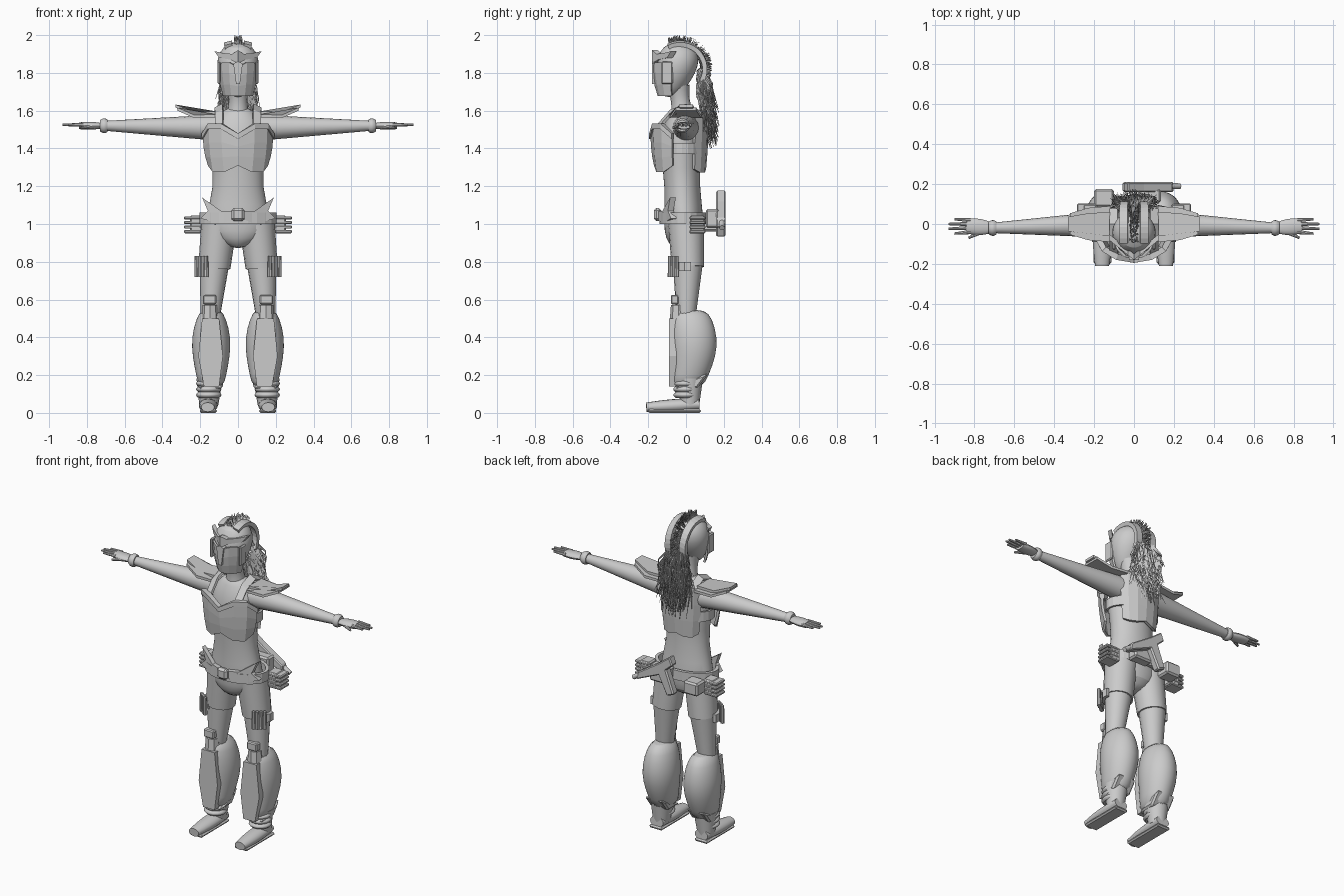
import bpy, bmesh, math, random
from mathutils import Vector

random.seed(4)
if "Cube" in bpy.data.objects:
    bpy.data.objects.remove(bpy.data.objects["Cube"])

colour = (.6, .6, .6, 1)
grey = bpy.data.materials.new("plain grey")
grey.use_nodes = True
grey.diffuse_color = colour
grey.node_tree.nodes["Principled BSDF"].inputs["Base Color"].default_value = colour


def finish(name, bm, mirror=True, smooth=False, subdivide=False, thick=0, bevel=0):
    """Turn a bmesh into an object with its material and modifiers."""
    bmesh.ops.recalc_face_normals(bm, faces=bm.faces)
    mesh = bpy.data.meshes.new(name)
    bm.to_mesh(mesh)
    bm.free()
    mesh.materials.append(grey)
    part = bpy.data.objects.new(name, mesh)
    bpy.context.collection.objects.link(part)
    if mirror:
        part.modifiers.new("mirror", 'MIRROR')
    if thick:
        solid = part.modifiers.new("thickness", 'SOLIDIFY')
        solid.thickness, solid.offset = thick, 0
    if bevel:
        part.modifiers.new("bevel", 'BEVEL').width = bevel
    if subdivide:
        part.modifiers.new("subdivision", 'SUBSURF').levels = 1
    if smooth:
        bpy.ops.object.select_all(action='DESELECT')
        part.select_set(True)
        bpy.context.view_layer.objects.active = part
        bpy.ops.object.shade_smooth_by_angle(angle=math.radians(40))


def skin(bm, loops, closed=True):
    """Bridge loops of points with quads; closed loops are also capped."""
    rows = [[bm.verts.new(point) for point in loop] for loop in loops]
    for low, high in zip(rows, rows[1:]):
        for i in range(0 if closed else 1, len(low)):
            bm.faces.new((low[i - 1], low[i], high[i], high[i - 1]))
    if closed:
        bm.faces.new(rows[0])
        bm.faces.new(rows[-1])


def circle(sides):
    for i in range(sides):
        angle = math.tau * i / sides
        yield math.cos(angle), math.sin(angle)


def loft(name, rings, x=0, sides=20, **options):
    """Stack of level ellipses, each given as height, y, x radius, y radius."""
    bm = bmesh.new()
    skin(bm, [[(x + rx * c, y + ry * s, z) for c, s in circle(sides)] for z, y, rx, ry in rings])
    finish(name, bm, smooth=True, **options)


def limb(name, start, end, start_radius, end_radius, bulge=0, flat=1, sides=16, steps=6, **options):
    """Tapering round bar that can swell in the middle or be flattened."""
    start, end = Vector(start), Vector(end)
    turn = (end - start).to_track_quat('Z', 'Y')
    loops = []
    for i in range(steps + 1):
        t = i / steps
        r = start_radius + (end_radius - start_radius) * t + bulge * math.sin(math.pi * t)
        loops.append([start.lerp(end, t) + turn @ Vector((r * c, r * s * flat, 0)) for c, s in circle(sides)])
    bm = bmesh.new()
    skin(bm, loops)
    finish(name, bm, smooth=True, **options)


def shell(name, low, high, y, rx, ry, span, peak=0, dip=0, taper=0, columns=3, rows=3, **options):
    """Curved armour sheet over a span of degrees measured from the front."""
    bm = bmesh.new()
    loops = []
    for j in range(rows + 1):
        v = j / rows
        k = 1 - taper * (1 - v) ** 2
        loop = []
        for i in range(columns + 1):
            u = i / columns
            angle = math.radians(span[0] + (span[1] - span[0]) * u)
            arch = math.sin(math.pi * u)
            bottom, top = low - dip * arch, high + peak * arch
            loop.append((k * rx * math.sin(angle), y - k * ry * math.cos(angle), bottom + (top - bottom) * v))
        loops.append(loop)
    skin(bm, loops, closed=False)
    finish(name, bm, **options)


def prism(name, outline, depth, **options):
    """Outline pushed along a depth vector."""
    bm = bmesh.new()
    skin(bm, [outline, [Vector(point) + Vector(depth) for point in outline]])
    finish(name, bm, **options)


def plate(name, points, y, depth, sweep=0, **options):
    """Front-facing outline of x, z points, swept back towards the sides."""
    prism(name, [(x, y + sweep * x, z) for x, z in points], (0, depth, 0), **options)


def box(name, centre, size, **options):
    bm = bmesh.new()
    bmesh.ops.create_cube(bm, size=1)
    bmesh.ops.scale(bm, vec=size, verts=bm.verts)
    bmesh.ops.translate(bm, vec=centre, verts=bm.verts)
    finish(name, bm, **options)


def ribbon(name, path, width, **options):
    """Strip along a path, widened outward along x."""
    bm = bmesh.new()
    skin(bm, [[point, Vector(point) + Vector(width)] for point in path], closed=False)
    finish(name, bm, **options)


# Body
loft("torso", [(.87, -.02, .03, .05), (.92, -.01, .14, .1), (1, -.01, .19, .11), (1.2, -.02, .12, .09),
               (1.4, -.03, .15, .11), (1.52, -.02, .15, .1), (1.58, -.02, .1, .07), (1.62, -.02, .06, .05)],
     mirror=False, subdivide=True)
limb("neck", (0, -.02, 1.58), (0, -.04, 1.73), .06, .06, bulge=-.01, mirror=False)
limb("arm", (.1, 0, 1.51), (.72, -.02, 1.52), .07, .025)
limb("wrist_band", (.69, -.02, 1.52), (.73, -.02, 1.52), .033, .03, bulge=.008)
limb("palm", (.71, -.02, 1.52), (.84, -.01, 1.52), .025, .036, bulge=.01, flat=.5)
for n in range(4):
    y = .02 * n - .04
    tip = .93 if n in (1, 2) else .9
    limb(f"finger_{n + 1}", (.82, y, 1.525), (tip, y * 1.2, 1.525), .011, .006, sides=8)
limb("thumb", (.75, -.03, 1.52), (.83, -.07, 1.51), .015, .006, sides=8)

# Legs
limb("thigh", (.1, 0, 1), (.125, .01, .77), .095, .085)
limb("lower_thigh", (.125, .01, .8), (.147, 0, .5), .08, .05)
loft("leg_armour", [(.55, .02, .05, .08), (.5, .03, .08, .11), (.4, .04, .105, .127), (.3, .04, .1, .12),
                    (.2, .02, .08, .1), (.13, 0, .065, .09)], x=.142, sides=28, subdivide=True)
plate("shin_plate", [(.1, .5), (.19, .5), (.21, .3), (.18, .14), (.1, .14), (.08, .3)], y=-.09, depth=.04)
prism("calf_flare", [(.08, -.06, .13), (.08, .06, .19), (.08, .12, .21), (.08, .06, .13)], depth=(.13, 0, 0), bevel=.01)
limb("knee_guard", (.148, -.04, .5), (.148, -.04, .57), .045, .04, sides=8)
box("knee_plate", centre=(.15, -.06, .6), size=(.07, .04, .05), bevel=.006)
limb("ankle", (.155, .02, .04), (.15, .02, .18), .05, .07)
limb("foot", (.155, .07, .045), (.16, -.21, .03), .045, .035, bulge=.01, flat=.7)
box("sole", centre=(.157, -.06, .01), size=(.09, .28, .02), bevel=.008)
for i in range(3):
    z = .08 + .03 * i
    limb(f"ankle_wrap_{i + 1}", (.155, 0, z), (.155, 0, z + .03), .055, .055, bulge=.012)

# Torso armour
shell("chest_plate", low=1.31, high=1.46, y=-.06, rx=.18, ry=.12, span=(0, 85), peak=.06, dip=.04, taper=.15, thick=.015)
shell("chest_rim", low=1.45, high=1.48, y=-.06, rx=.18, ry=.12, span=(0, 85), peak=.06, dip=-.06, thick=.03)
shell("back_plate", low=1.29, high=1.56, y=.02, rx=.14, ry=-.09, span=(0, 75), peak=.03, dip=.02, taper=.15, thick=.02)
shell("side_strap", low=1.37, high=1.43, y=-.02, rx=.165, ry=.11, span=(60, 150), columns=6, thick=.012)
ribbon("shoulder_strap", [(.08, -.15, 1.52), (.08, -.08, 1.6), (.08, 0, 1.63), (.08, .08, 1.59)], width=(.04, 0, -.02), thick=.015)

# Shoulder guards: a broad lower layer and a narrow upper one
for name, lift, half, reach in (("shoulder_guard", 0, .09, .32), ("shoulder_guard_top", .016, .06, .33)):
    edge = [(.12, half, 1.565), (.23, half * .9, 1.56), (reach, half * .6, 1.6)]
    outline = edge + [(x, -y, z) for x, y, z in reversed(edge)]
    prism(name, [(x, y, z + lift) for x, y, z in outline], depth=(0, 0, .016))

# Belt and its gear
shell("belt", low=1, high=1.06, y=-.01, rx=.195, ry=.12, span=(0, 180), columns=12, rows=1, thick=.02)
plate("belt_wing", [(.02, 1.07), (.09, 1.07), (.19, 1.14), (.16, 1.07), (.2, 1.03), (.09, 1), (.02, 1.03)],
      y=-.16, depth=.03, sweep=.4)
box("buckle", centre=(0, -.15, 1.05), size=(.07, .04, .07), mirror=False, bevel=.014)
box("shell_pouch", centre=(.22, .06, 1), size=(.07, .08, .09), bevel=.008)
for i in range(4):
    z = .96 + .024 * i
    box(f"hip_shell_{i + 1}", centre=(.24, .06, z), size=(.09, .085, .018), bevel=.005)
    x, y = .168 + .017 * i, -.085 + .012 * i
    limb(f"thigh_shell_{i + 1}", (x, y, .72), (x, y, .83), .012, .01, sides=8)
shell("thigh_band", low=.75, high=.8, y=.01, rx=.22, ry=.1, span=(45, 100), rows=1, thick=.02)
box("rear_pouch", centre=(-.15, .13, 1), size=(.1, .09, .08), mirror=False, bevel=.01)

# Gun slung behind the hips
plate("gun_body", [(.2, .98), (.19, 1.03), (.05, 1.12), (-.03, 1.18), (-.05, 1.13), (.04, 1.05)],
      y=.16, depth=.05, mirror=False, bevel=.006)
plate("gun_grip", [(.06, 1.07), (0, 1.11), (-.06, .95), (-.01, .93)], y=.16, depth=.05, mirror=False, bevel=.008)
limb("gun_barrel", (.18, .19, 1.01), (.23, .19, .98), .016, .014, mirror=False)
box("gun_holster", centre=(.07, .14, 1.03), size=(.13, .07, .1), mirror=False, bevel=.01)

# Head, mask and helmet
loft("head", [(1.67, -.09, .035, .05), (1.72, -.07, .075, .07), (1.8, -.05, .11, .105), (1.88, -.04, .115, .115),
              (1.94, -.04, .08, .085), (1.965, -.04, .02, .02)], mirror=False, subdivide=True)
shell("face_mask", low=1.68, high=1.83, y=-.06, rx=.1, ry=.112, span=(0, 80), peak=.03, taper=.25, thick=.012)
plate("nose_ridge", [(0, 1.86), (.025, 1.85), (.01, 1.74), (0, 1.74)], y=-.18, depth=.03)
plate("brow_horn", [(0, 1.85), (.04, 1.87), (.1, 1.88), (.125, 1.915), (.08, 1.905), (.03, 1.9), (0, 1.92)],
      y=-.18, depth=.03, sweep=.8)
box("cheek_guard", centre=(.1, -.1, 1.8), size=(.015, .06, .12), bevel=.006)


def crest(angle, radius, x=0):
    """Point on the arch that runs from forehead to nape."""
    return Vector((x, radius * math.sin(angle) - .03, 1.83 + radius * math.cos(angle)))


ribbon("crest_rim", [crest(.2 * i - .5, .13, x=.03) for i in range(14)], width=(.04, 0, -.01), thick=.025)


# Hair built from thin tapering strands
def strand(bm, path, width):
    loops = []
    for k, point in enumerate(path):
        w = width * (1 - k / len(path)) ** 2
        loops.append([point + Vector((w * c, w * s, w * s)) for c, s in circle(3)])
    skin(bm, loops)


vary = random.uniform
hair = bmesh.new()
for i in range(260):
    angle, x = vary(-.5, 2.1), vary(-.02, .02)
    strand(hair, [crest(angle, .11, x), crest(angle + vary(0, .15), vary(.145, .17), x)], .008)
finish("crest_hair", hair, mirror=False)

hair = bmesh.new()
for i in range(420):
    side = vary(-1, 1)
    root = Vector((side * .05, vary(.06, .1), vary(1.68, 1.82)))
    bend = Vector((side * .1 + vary(-.015, .015), vary(.08, .14), root.z - vary(.06, .13)))
    tip = Vector((side * vary(.05, .14), vary(.09, .18) - .03 * abs(side), bend.z - vary(.05, .15) - .05 * (1 - abs(side))))
    strand(hair, [root, bend, tip], .009)
finish("ponytail", hair, mirror=False)
